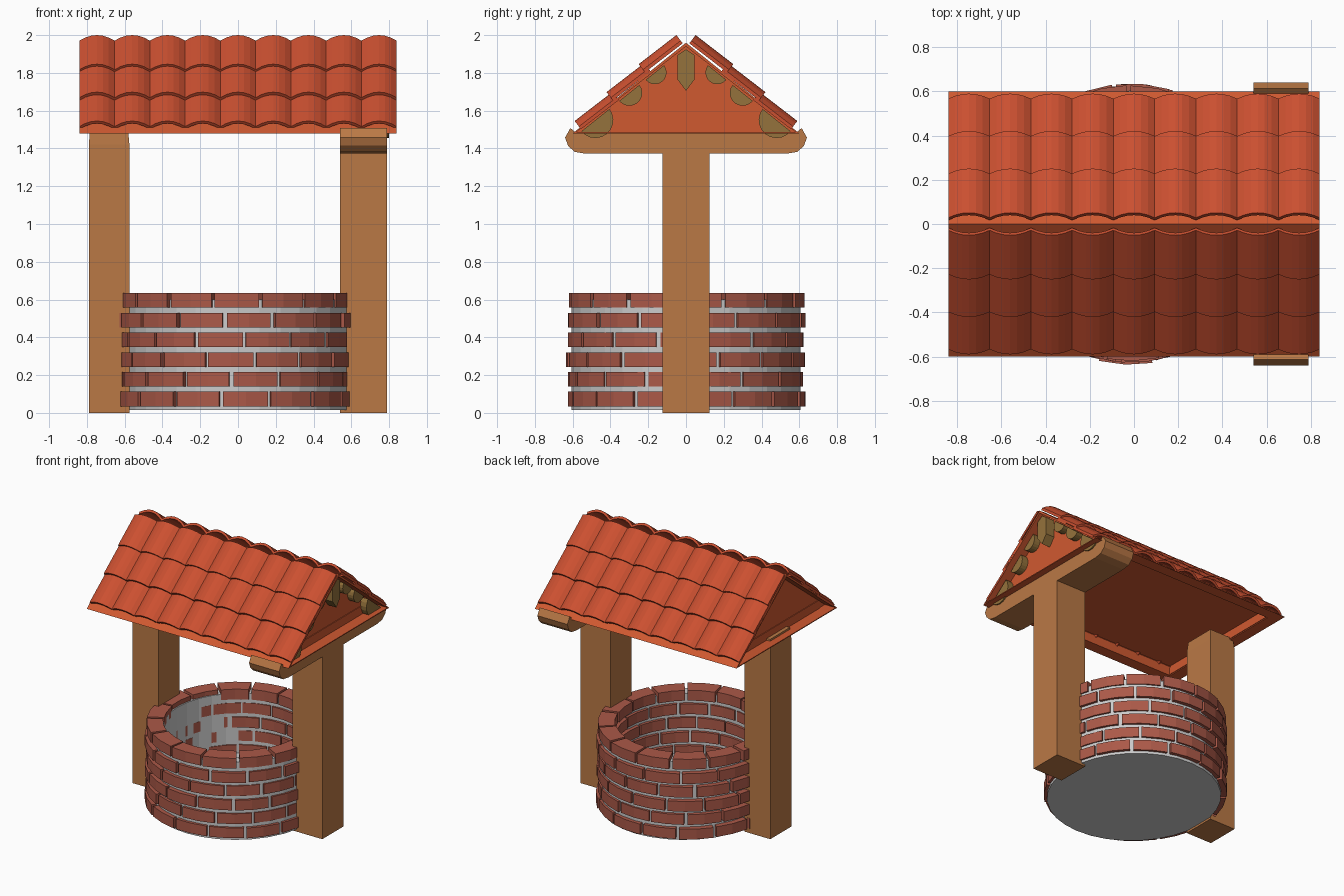
import bpy, bmesh, math, random
from mathutils import Vector

if "Cube" in bpy.data.objects:
    bpy.data.objects.remove(bpy.data.objects["Cube"])

random.seed(4)


def material(name, color):
    m = bpy.data.materials.new(name)
    m.diffuse_color = (*color, 1)
    m.use_nodes = True
    m.node_tree.nodes["Principled BSDF"].inputs["Base Color"].default_value = m.diffuse_color
    return m


WOOD = material("wood", (0.49, 0.19, 0.06))
TILE = material("roof_tile", (0.60, 0.08, 0.03))
CORE = material("roof_wood", (0.63, 0.10, 0.03))
BRICK = material("brick", (0.41, 0.10, 0.065))
GOLD = material("ornament", (0.30, 0.17, 0.045))


def finish(name, bm, mat=None):
    bmesh.ops.recalc_face_normals(bm, faces=bm.faces)
    me = bpy.data.meshes.new(name)
    bm.to_mesh(me)
    bm.free()
    ob = bpy.data.objects.new(name, me)
    bpy.context.collection.objects.link(ob)
    if mat:
        me.materials.append(mat)
    return ob


def loft(bm, a, b):
    """Solid between two matching outlines."""
    va, vb = [bm.verts.new(p) for p in a], [bm.verts.new(p) for p in b]
    n = len(va)
    faces = [bm.faces.new(va), bm.faces.new(vb)]
    for i in range(n):
        j = (i + 1) % n
        bm.faces.new((va[i], va[j], vb[j], vb[i]))
    return faces


def prism_x(bm, pts, x0, x1):
    return loft(bm, [(x0, y, z) for y, z in pts], [(x1, y, z) for y, z in pts])


def rect(x0, x1, y, z):
    return [(x0, -y, z), (x1, -y, z), (x1, y, z), (x0, y, z)]


# Posts
bm = bmesh.new()
loft(bm, rect(0.54, 0.79, 0.125, 0), rect(0.54, 0.79, 0.125, 1.40))
finish("right_post", bm, WOOD)
bm = bmesh.new()
loft(bm, rect(-0.79, -0.575, 0.125, 0), rect(-0.79, -0.575, 0.125, 1.42))
loft(bm, rect(-0.79, -0.575, 0.125, 1.42), rect(-0.783, -0.582, 0.118, 1.50))
finish("left_post", bm, WOOD)

# Cross beam with rounded ends on the right post
end = [(0.53, 1.372), (0.59, 1.382), (0.625, 1.415), (0.64, 1.458), (0.612, 1.508), (0.585, 1.485)]
bm = bmesh.new()
prism_x(bm, end + [(-y, z) for y, z in reversed(end)], 0.54, 0.79)
finish("cross_beam", bm, WOOD)

# Roof body: prism with recessed gables and a recessed ceiling
bm = bmesh.new()
gables = prism_x(bm, [(-0.6, 1.48), (0.6, 1.48), (0, 1.96)], -0.84, 0.84)
bmesh.ops.recalc_face_normals(bm, faces=bm.faces)
base = min(bm.faces, key=lambda f: f.calc_center_median().z)
bmesh.ops.inset_individual(bm, faces=gables, thickness=0.02)
bmesh.ops.inset_individual(bm, faces=[base], thickness=0.12)
for f, off in ((gables[0], (0.09, 0, 0)), (gables[1], (-0.09, 0, 0)), (base, (0, 0, 0.07))):
    new = bmesh.ops.extrude_discrete_faces(bm, faces=[f])["faces"]
    bmesh.ops.translate(bm, verts=new[0].verts, vec=off)
bmesh.ops.remove_doubles(bm, verts=bm.verts, dist=1e-5)
finish("roof_body", bm, CORE)

# Arched roof tiles: three overlapping rows on each slope
COLS, STEP, RISE, THICK, SEG = 9, 1.68 / 9, 0.037, 0.018, 6
tilt = math.radians(37.6)
length = 0.252
bm = bmesh.new()
for side in (-1, 1):
    up = Vector((0, -side * math.cos(tilt), math.sin(tilt)))
    out = Vector((0, side * math.sin(tilt), math.cos(tilt)))
    for y, z in ((0.567, 1.516), (0.398, 1.669), (0.228, 1.817)):
        for c in range(COLS):
            start = Vector((-0.84 + (c + 0.5) * STEP, side * y, z))
            arch = []
            for i in range(SEG + 1):
                t = 2 * i / SEG - 1
                arch.append((t * STEP / 2, RISE * (1 - t * t)))
            outline = arch + [(x, h - THICK) for x, h in reversed(arch)]
            low = [start + Vector((x, 0, 0)) + out * h for x, h in outline]
            loft(bm, low, [p + up * length for p in low])
finish("roof_tiles", bm, TILE)

# Gable ornaments: half discs under both slopes and a pointed pendant
bm = bmesh.new()
slope = math.atan2(0.48, 0.6)
for side in (-1, 1):
    for y, r in ((0.48, 0.095), (0.30, 0.068), (0.165, 0.062)):
        cz = 1.934 - 0.8 * y
        pts = []
        for i in range(11):
            a = -slope - math.pi * i / 10
            pts.append((side * (y + r * math.cos(a)), cz + r * math.sin(a)))
        prism_x(bm, pts, 0.75, 0.80)
prism_x(bm, [(-0.045, 1.895), (-0.045, 1.765), (0, 1.705), (0.045, 1.765), (0.045, 1.895), (0, 1.925)], 0.75, 0.82)
finish("gable_ornaments", bm, GOLD)

# Mortar ring with a closed floor
bm = bmesh.new()
profile = [(0, 0.015), (0.605, 0.015), (0.605, 0.60), (0.52, 0.60), (0.52, 0.15), (0, 0.15)]
vs = [bm.verts.new((r, 0, z)) for r, z in profile]
es = [bm.edges.new(p) for p in zip(vs, vs[1:])]
bmesh.ops.spin(bm, geom=vs + es, cent=(0, 0, 0), axis=(0, 0, 1), angle=math.tau, steps=32)
bmesh.ops.remove_doubles(bm, verts=bm.verts, dist=1e-4)
mortar = finish("mortar_ring", bm)
mortar.scale.x = 0.97

# Six staggered courses of bricks
bm = bmesh.new()
N = 15
pitch = math.tau / N
for row, shift in enumerate((-6.6, -1.5, 10, 4.6, -4.8, -11)):
    z0 = 0.035 + row * 0.1045
    for i in range(N):
        a0 = math.radians(shift - 90 + 0.7) + i * pitch
        a1 = a0 + pitch - math.radians(1.4 + random.random())
        ro = (0.622, 0.632)[row in (0, 2, 4)] + random.uniform(-0.006, 0.006)
        ri = 0.505 + random.uniform(-0.006, 0.006)
        angs = (a0, (a0 + a1) / 2, a1)
        ring = [(ro, a) for a in angs] + [(ri, a) for a in reversed(angs)]
        flat = [(-0.015 + 0.98 * r * math.cos(a), r * math.sin(a)) for r, a in ring]
        loft(bm, [(x, y, z0) for x, y in flat], [(x, y, z0 + 0.077) for x, y in flat])
finish("bricks", bm, BRICK)
